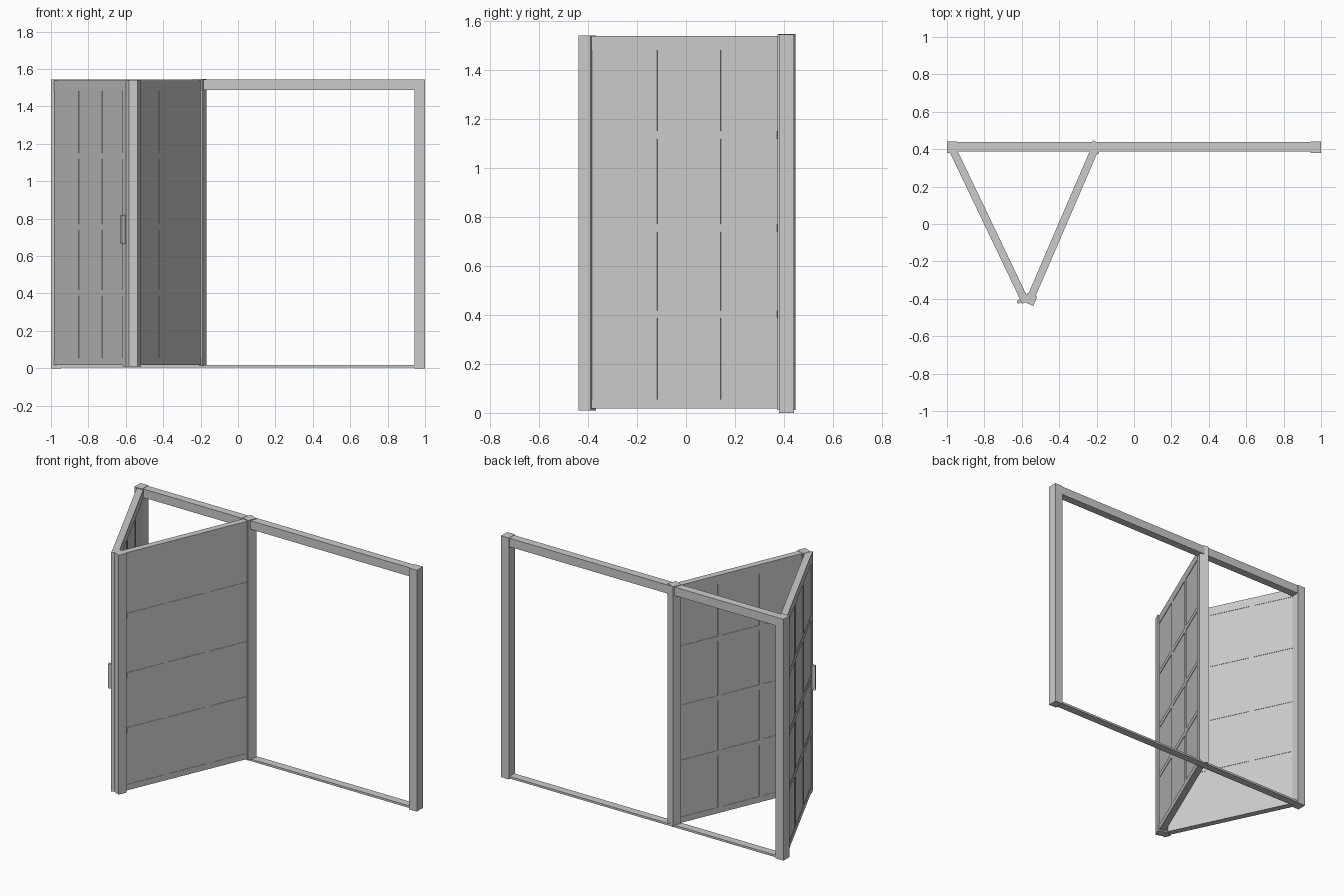
import bpy
from math import atan2, cos, sin, hypot
from mathutils import Matrix

cube = bpy.data.objects.get("Cube")
if cube:
    bpy.data.objects.remove(cube, do_unlink=True)

grey = bpy.data.materials.new("light_grey")
grey.use_nodes = True
grey.diffuse_color = (0.6, 0.6, 0.6, 1)
grey.node_tree.nodes["Principled BSDF"].inputs["Base Color"].default_value = (0.6, 0.6, 0.6, 1)


def box(name, x, y, z, place=Matrix()):
    """Box spanning three (low, high) ranges, moved by a placement matrix."""
    bpy.ops.mesh.primitive_cube_add(size=1)
    ob = bpy.context.object
    ob.name = name
    spans = (x, y, z)
    size = [b - a for a, b in spans]
    mid = [(a + b) / 2 for a, b in spans]
    ob.data.transform(place @ Matrix.Translation(mid) @ Matrix.Diagonal((*size, 1)))
    ob.data.materials.append(grey)
    return ob


# Opening frame
HEIGHT = 1.545
for side, x in (("right", (-1, -0.945)), ("left", (0.945, 1))):
    box(side + "_jamb", x, (0.38, 0.442), (0, HEIGHT))
box("head_beam", (-0.99, 0.99), (0.388, 0.438), (1.488, HEIGHT - 0.002))
box("sill", (-0.99, 0.99), (0.388, 0.438), (0.005, 0.018))


def leaf(name, start, end):
    """Door leaf running from start to end, with rails, bars and muntins."""
    dx, dy = end[0] - start[0], end[1] - start[1]
    length = hypot(dx, dy)
    place = Matrix.Translation((*start, 0)) @ Matrix.Rotation(atan2(dy, dx), 4, "Z")
    low, high = 0.018, 1.54
    face = (-0.018, 0.018)
    raised = (-0.0205, 0.0205)
    box(name + "_panel", (0, length), face, (low, high), place)
    box(name + "_bottom_rail", (0, length), raised, (low, 0.055), place)
    box(name + "_top_rail", (0, length), raised, (1.483, high), place)
    half = 0.016
    thirds = [length / 3, length * 2 / 3]
    for i, x in enumerate(thirds):
        box(f"{name}_upright_bar_{i}", (x - half, x + half), raised, (0.055, 1.483), place)
    edges = [0] + thirds + [length]
    for row, z in enumerate((0.403, 0.755, 1.135)):
        for col in range(3):
            box(f"{name}_cross_bar_{row}_{col}", (edges[col] + half, edges[col + 1] - half),
                raised, (z - half, z + half), place)
    return place, length


# Leaf hinged at the jamb, with its end stile and handle
place, length = leaf("hinged_leaf", (-0.968, 0.395), (-0.59, -0.395))
box("hinged_leaf_stile", (length - 0.02, length + 0.025), (-0.022, 0.022), (0.01, 1.54), place)
box("pull_handle", (length - 0.002, length + 0.016), (-0.041, -0.02), (0.665, 0.82), place)

# Folding leaf, with thick stiles at both ends
place, length = leaf("folding_leaf", (-0.212, 0.395), (-0.548, -0.385))
box("folding_leaf_track_stile", (-0.045, 0.012), (-0.028, 0.028), (0.012, 1.547), place)
box("folding_leaf_apex_stile", (length - 0.008, length + 0.045), (-0.026, 0.03), (0.01, 1.542), place)
